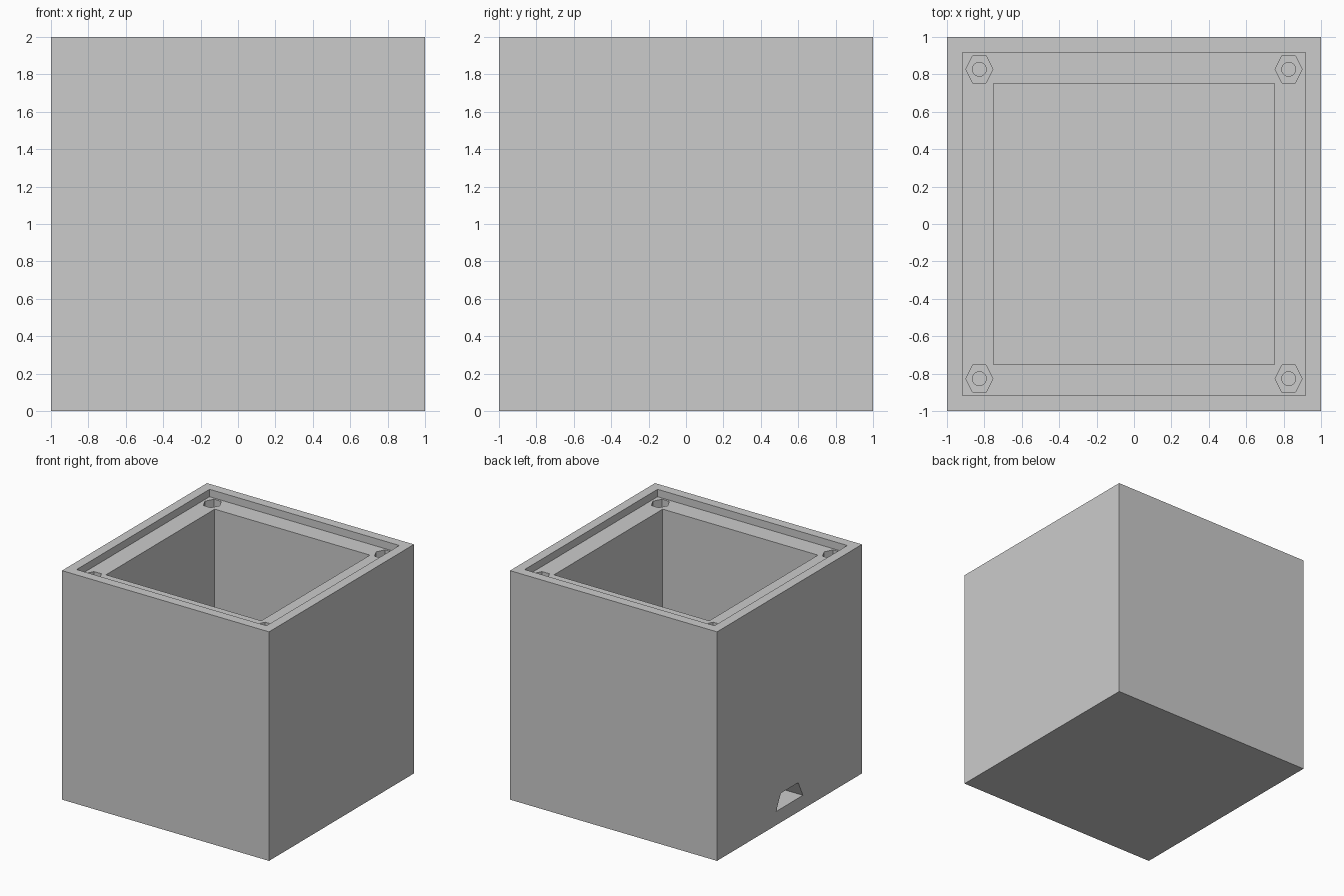
import bpy
import bmesh
import math
from mathutils import Matrix, Vector

cube = bpy.data.objects.get("Cube")
if cube:
    bpy.data.objects.remove(cube, do_unlink=True)

SIZE = 2.0
LIP = 0.917          # half width of the lid recess
CAVITY = 0.75        # half width of the inner cavity
LEDGE = SIZE - 0.065
FLOOR = 0.12
SCREW = 0.827        # screw centre offset

grey = bpy.data.materials.new("plain grey")
grey.use_nodes = True
colour = (0.6, 0.6, 0.6, 1)
grey.diffuse_color = colour
grey.node_tree.nodes["Principled BSDF"].inputs["Base Color"].default_value = colour


def prism(name, outline, direction):
    """Extrude a closed outline of 3D points along a direction."""
    bm = bmesh.new()
    face = bm.faces.new([bm.verts.new(p) for p in outline])
    grown = bmesh.ops.extrude_face_region(bm, geom=[face])["geom"]
    moved = [v for v in grown if isinstance(v, bmesh.types.BMVert)]
    bmesh.ops.translate(bm, verts=moved, vec=Vector(direction))
    bmesh.ops.recalc_face_normals(bm, faces=bm.faces)
    mesh = bpy.data.meshes.new(name)
    bm.to_mesh(mesh)
    bm.free()
    mesh.materials.append(grey)
    obj = bpy.data.objects.new(name, mesh)
    bpy.context.collection.objects.link(obj)
    return obj


def square(name, half, bottom, top):
    corners = [(-half, -half), (half, -half), (half, half), (-half, half)]
    return prism(name, [(x, y, bottom) for x, y in corners], (0, 0, top - bottom))


def polygon(name, x, y, radius, stretch, sides, bottom, top):
    turns = [math.tau * i / sides for i in range(sides)]
    outline = [(x + radius * math.cos(a), y + radius * stretch * math.sin(a), bottom)
               for a in turns]
    return prism(name, outline, (0, 0, top - bottom))


def carve(body, cutter):
    """Subtract the cutter from the body and discard it."""
    cutter.hide_render = True
    mod = body.modifiers.new("cut", 'BOOLEAN')
    mod.operation = 'DIFFERENCE'
    mod.solver = 'EXACT'
    mod.object = cutter
    bpy.context.view_layer.objects.active = body
    bpy.ops.object.modifier_apply(modifier=mod.name)
    bpy.data.objects.remove(cutter, do_unlink=True)


# Open box with a recess for a lid
housing = square("housing", SIZE / 2, 0, SIZE)
carve(housing, square("cavity_cutter", CAVITY, FLOOR, SIZE + 0.1))
carve(housing, square("lip_cutter", LIP, LEDGE, SIZE + 0.1))

# Hexagonal nut pockets with screw holes in the four ledge corners
for sx in (-1, 1):
    for sy in (-1, 1):
        x, y = sx * SCREW, sy * SCREW
        carve(housing, polygon("nut_cutter", x, y, 0.072, 1.155, 6, LEDGE - 0.08, SIZE))
        carve(housing, polygon("screw_cutter", x, y, 0.037, 1, 32, LEDGE - 0.4, SIZE))

# Cable opening through the -x wall, at floor level
outline = [(-1.1, -0.185, FLOOR), (-1.1, 0.185, FLOOR),
           (-1.1, 0.12, 0.255), (-1.1, -0.12, 0.255)]
carve(housing, prism("cable_cutter", outline, (0.4, 0, 0)))
